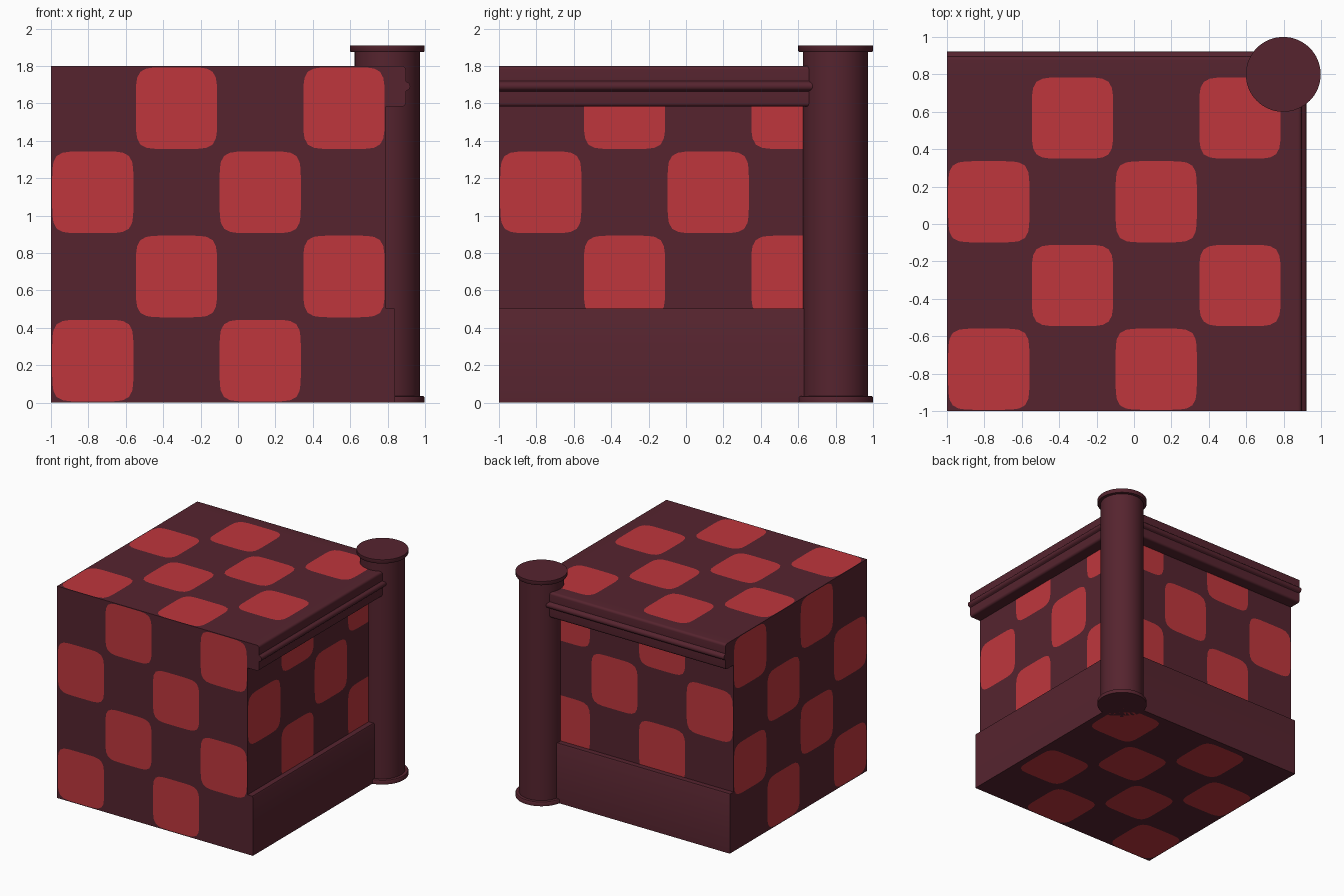
import bpy, bmesh, math
from mathutils import Vector

if "Cube" in bpy.data.objects:
    bpy.data.objects.remove(bpy.data.objects["Cube"])

def material(name, rgb):
    m = bpy.data.materials.new(name)
    m.diffuse_color = (*rgb, 1)
    m.use_nodes = True
    m.node_tree.nodes["Principled BSDF"].inputs["Base Color"].default_value = m.diffuse_color
    return m

DARK = material("dark maroon", (0.092, 0.0175, 0.028))
RED = material("bright red", (0.52, 0.037, 0.046))

LO, HI, TOP = -1.0, 0.79, 1.80      # block extents
COL = (0.798, 0.80)                 # column centre

def finish(bm, name, mats, smooth=True):
    bmesh.ops.remove_doubles(bm, verts=bm.verts, dist=1e-5)
    bmesh.ops.recalc_face_normals(bm, faces=bm.faces)
    me = bpy.data.meshes.new(name)
    bm.to_mesh(me)
    bm.free()
    ob = bpy.data.objects.new(name, me)
    bpy.context.collection.objects.link(ob)
    for m in mats:
        me.materials.append(m)
    if smooth:
        bpy.ops.object.select_all(action='DESELECT')
        ob.select_set(True)
        bpy.context.view_layer.objects.active = ob
        bpy.ops.object.shade_smooth_by_angle(angle=math.radians(35))
    return ob

# Block: every side is a 4x4 grid of cells, each with a rounded square cut in it
def cell(bm, place, i, j, n=48):
    outer, inner = [], []
    for k in range(n):
        a = 2 * math.pi * k / n
        c, s = math.cos(a), math.sin(a)
        big = max(abs(c), abs(s))
        r = 0.97 / (abs(c) ** 6 + abs(s) ** 6) ** (1 / 6)
        for ring, f in ((outer, 1 / big), (inner, r)):
            ring.append(bm.verts.new(place((i + 0.5 + 0.5 * f * c) / 4,
                                           (j + 0.5 + 0.5 * f * s) / 4)))
    for k in range(n):
        m = (k + 1) % n
        bm.faces.new((outer[k], outer[m], inner[m], inner[k]))
    bm.faces.new(inner).material_index = (i + j + 1) % 2

bm = bmesh.new()
low, size = Vector((LO, LO, 0)), Vector((HI - LO, HI - LO, TOP))
for axis in range(3):
    for end in (0, 1):
        def place(u, v):
            p = [u, v]
            p.insert(axis, end)
            return low + Vector(p) * size
        for i in range(4):
            for j in range(4):
                cell(bm, place, i, j)
finish(bm, "checkered_block", [DARK, RED], smooth=False)

# Trim strips: a profile (outward, z) run along the right or the back side
def trim(name, profile, back):
    bm = bmesh.new()
    rings = []
    for t in (LO, 0.79):
        rings.append([bm.verts.new((t, d, z) if back else (d, t, z)) for d, z in profile])
    n = len(profile)
    for k in range(n):
        m = (k + 1) % n
        bm.faces.new((rings[0][k], rings[0][m], rings[1][m], rings[1][k]))
    for r in rings:
        bm.faces.new(r)
    finish(bm, name, [DARK])

def arc(cx, cz, r, a0, a1, n=5):
    return [(cx + r * math.cos(math.radians(a0 + (a1 - a0) * k / n)),
             cz + r * math.sin(math.radians(a0 + (a1 - a0) * k / n))) for k in range(n + 1)]

cornice = ([(HI, 1.583)] + arc(0.877, 1.603, 0.02, -90, 0) + [(0.897, 1.665)]
           + arc(0.897, 1.692, 0.024, -80, 80, 8)
           + [(0.897, 1.72)] + arc(0.877, 1.78, 0.02, 0, 90) + [(HI, TOP)])
plinth = [(HI, 0), (0.84, 0), (0.84, 0.495), (0.835, 0.505), (HI, 0.505)]
for side, back in (("right", False), ("back", True)):
    trim(side + "_cornice", cornice, back)
    trim(side + "_plinth", plinth, back)

# Corner column: turned profile with a thin cap and foot
R, S = 0.20, 0.174
half = [(0, 0), (R, 0), (R, 0.028), (R - 0.004, 0.034), (R - 0.012, 0.036), (S, 0.036)]
profile = half + [(r, 1.91 - z) for r, z in reversed(half)]
bm = bmesh.new()
verts = [bm.verts.new((COL[0] + r, COL[1], z)) for r, z in profile]
edges = [bm.edges.new(p) for p in zip(verts, verts[1:])]
bmesh.ops.spin(bm, geom=verts + edges, cent=(*COL, 0), axis=(0, 0, 1),
               angle=2 * math.pi, steps=64)
finish(bm, "corner_column", [DARK])
